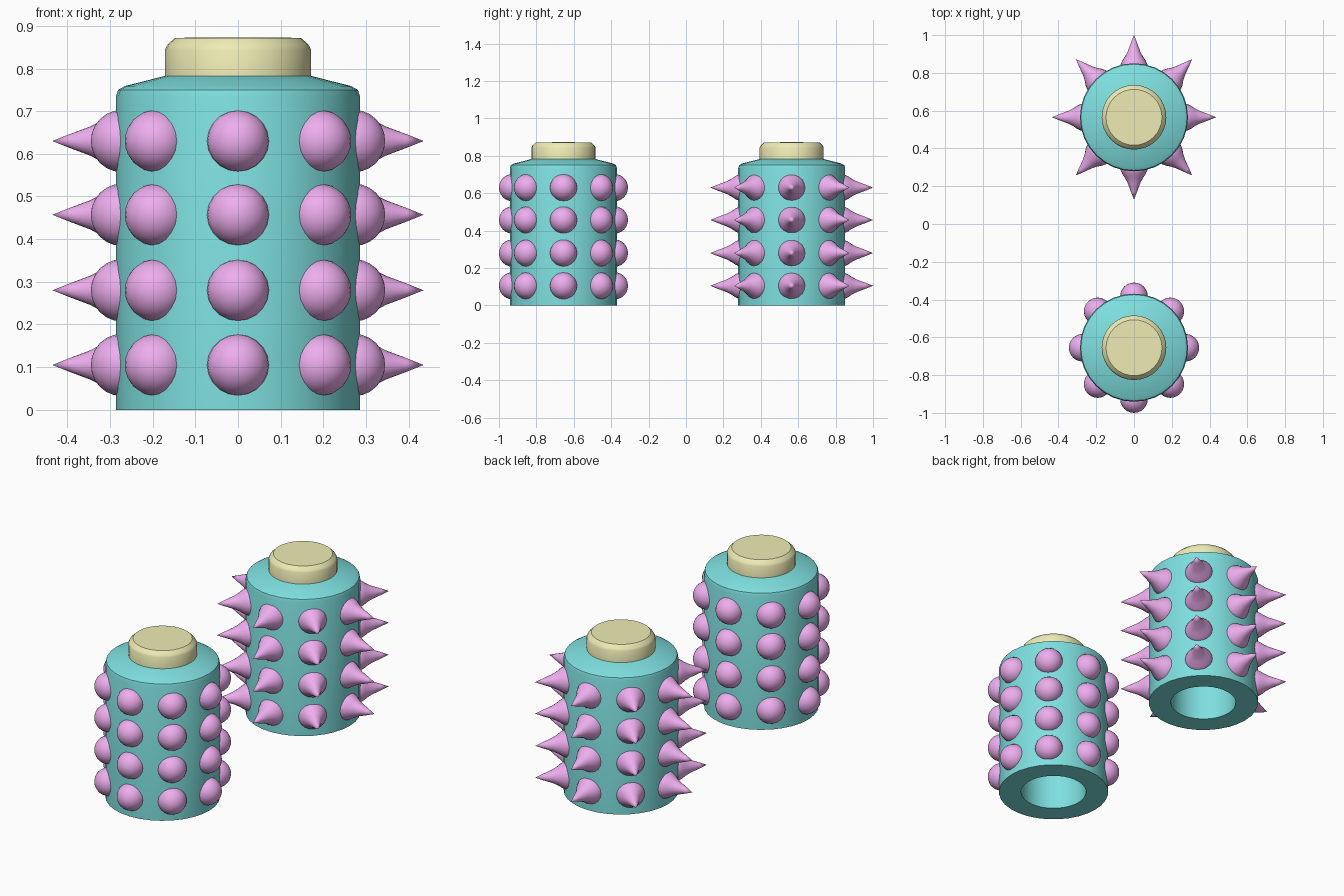
import bpy, bmesh
from math import sin, cos, pi, radians
from mathutils import Matrix

if "Cube" in bpy.data.objects:
    bpy.data.objects.remove(bpy.data.objects["Cube"])

SEG = 32


def material(name, rgb):
    m = bpy.data.materials.new(name)
    m.diffuse_color = (*rgb, 1)
    m.use_nodes = True
    m.node_tree.nodes["Principled BSDF"].inputs["Base Color"].default_value = m.diffuse_color
    return m


TEAL = material("teal", (0.21, 0.74, 0.74))
PINK = material("pink", (0.85, 0.42, 0.85))
YELLOW = material("yellow", (0.86, 0.84, 0.46))


def add_lathe(bm, profile, matrix, seg, closed=False):
    """Revolve (radius, height) points around local z; radius 0 makes a pole."""
    rings = []
    for r, h in profile:
        n = 1 if r == 0 else seg
        rings.append([bm.verts.new(matrix @ Matrix.Rotation(2 * pi * i / seg, 4, 'Z')
                                   @ Matrix.Translation((r, 0, h)).translation)
                      for i in range(n)])
    pairs = list(zip(rings, rings[1:]))
    if closed:
        pairs.append((rings[-1], rings[0]))
    for a, b in pairs:
        for i in range(seg):
            j = (i + 1) % seg
            quad = [a[i % len(a)], a[j % len(a)], b[j % len(b)], b[i % len(b)]]
            bm.faces.new(list(dict.fromkeys(quad)))


def make(name, profile, mat, matrices, seg=SEG, closed=False, angle=35):
    bm = bmesh.new()
    for m in matrices:
        add_lathe(bm, profile, m, seg, closed)
    bmesh.ops.recalc_face_normals(bm, faces=bm.faces[:])
    mesh = bpy.data.meshes.new(name)
    bm.to_mesh(mesh)
    bm.free()
    mesh.materials.append(mat)
    ob = bpy.data.objects.new(name, mesh)
    bpy.context.collection.objects.link(ob)
    bpy.ops.object.select_all(action='DESELECT')
    ob.select_set(True)
    bpy.context.view_layer.objects.active = ob
    bpy.ops.object.shade_smooth_by_angle(angle=radians(angle))
    return ob


# Profiles: (radius, height)
tube = [(0.17, 0), (0.286, 0), (0.286, 0.735), (0.281, 0.75), (0.265, 0.759),
        (0.17, 0.783), (0.17, 0.77)]
cap = [(0, 0.77), (0.171, 0.77), (0.171, 0.845), (0.165, 0.856), (0.148, 0.872), (0, 0.873)]
bump = [(0, 0.199)] + [(0.073 * sin(pi * k / 12), 0.272 - 0.073 * cos(pi * k / 12))
                       for k in range(1, 12)] + [(0, 0.345)]
spike = [(0, 0.262), (0.073, 0.262), (0.071, 0.28), (0.062, 0.3), (0.047, 0.322),
         (0.034, 0.347), (0.016, 0.395), (0, 0.435)]


def studs(y):
    """Four rows of eight outward-pointing placements."""
    return [Matrix.Translation((0, y, z)) @ Matrix.Rotation(k * pi / 4, 4, 'Z')
            @ Matrix.Rotation(pi / 2, 4, 'Y')
            for z in (0.105, 0.28, 0.457, 0.63) for k in range(8)]


# Two rollers: front one with round bumps, back one with spikes
for label, y, stud_name, stud in (("front", -0.655, "round_bumps", bump),
                                  ("back", 0.565, "spikes", spike)):
    here = [Matrix.Translation((0, y, 0))]
    make(label + "_roller_body", tube, TEAL, here, closed=True)
    make(label + "_roller_cap", cap, YELLOW, here)
    make(label + "_roller_" + stud_name, stud, PINK, studs(y), seg=20, angle=50)
